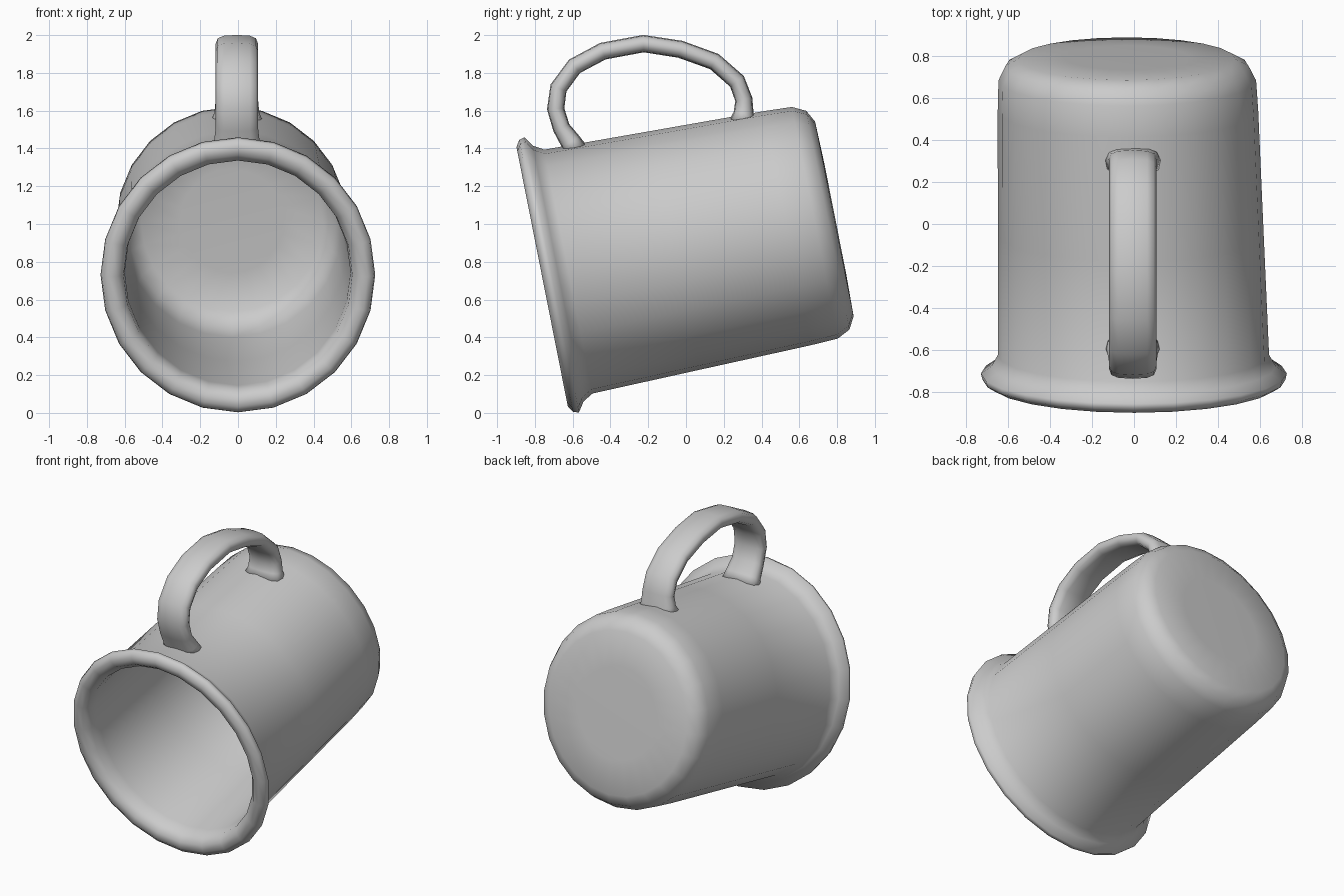
import bpy, bmesh
from math import sin, cos, pi, radians, copysign
from mathutils import Vector

if "Cube" in bpy.data.objects:
    bpy.data.objects.remove(bpy.data.objects["Cube"])

TILT = radians(11.2)
RIM = Vector((0, -0.74, 0.725))     # centre of the mouth


def tilt(a, b, t):
    """Mug space (across, up, along axis) to world, with the slight sideways lean."""
    c, s = cos(TILT), sin(TILT)
    return RIM + Vector((a * 0.98 - 0.022 * t, t * c - b * s, t * s + b * c))


def finish(name, bm):
    bmesh.ops.recalc_face_normals(bm, faces=bm.faces)
    for f in bm.faces:
        f.smooth = True
    mesh = bpy.data.meshes.new(name)
    bm.to_mesh(mesh)
    bm.free()
    obj = bpy.data.objects.new(name, mesh)
    bpy.context.collection.objects.link(obj)
    return obj


def skin(bm, rings):
    """Bridge successive closed rings of vertices."""
    n = len(rings[0])
    for r0, r1 in zip(rings, rings[1:]):
        for i in range(n):
            j = (i + 1) % n
            bm.faces.new((r0[i], r0[j], r1[j], r1[i]))


# Mug body: (radius, distance from mouth), outer base -> lip -> inner base
profile = [(0.30, 1.56), (0.525, 1.555), (0.59, 1.52), (0.625, 1.45),
           (0.632, 1.30), (0.645, 0.70), (0.658, 0.12), (0.69, 0.065),
           (0.742, 0.03), (0.735, 0.0), (0.70, -0.022), (0.655, -0.015),
           (0.618, 0.025), (0.61, 0.10), (0.60, 0.70), (0.588, 1.30),
           (0.56, 1.43), (0.49, 1.495), (0.28, 1.505)]
SIDES = 24
bm = bmesh.new()
rings = [[bm.verts.new(tilt(r * cos(2 * pi * i / SIDES), r * sin(2 * pi * i / SIDES), t))
          for i in range(SIDES)] for r, t in profile]
skin(bm, rings)
for ring in (rings[0], rings[-1]):
    bm.faces.new(ring)
finish("mug_body", bm)

# Handle: rounded strap swept along a path (y, z, flare)
path = [(-0.585, 1.385, 1.45), (-0.61, 1.435, 1.2), (-0.66, 1.51, 1.0), (-0.69, 1.61, 1.0),
        (-0.675, 1.72, 1.0), (-0.59, 1.835, 1.0), (-0.44, 1.915, 1.0),
        (-0.225, 1.955, 1.0), (-0.03, 1.925, 1.0), (0.15, 1.86, 1.0),
        (0.27, 1.755, 1.0), (0.306, 1.66, 1.0), (0.305, 1.59, 1.15), (0.30, 1.53, 1.7)]
SECTION = 12
bm = bmesh.new()
rings = []
for k, (y, z, flare) in enumerate(path):
    y0, z0, _ = path[max(k - 1, 0)]
    y1, z1, _ = path[min(k + 1, len(path) - 1)]
    along = Vector((0, y1 - y0, z1 - z0)).normalized()
    out = Vector((0, -along.z, along.y))
    ring = []
    for i in range(SECTION):
        c, s = cos(2 * pi * i / SECTION), sin(2 * pi * i / SECTION)
        w = copysign(abs(c) ** 0.7, c) * 0.112 * (1 + (flare - 1) * 0.4)
        h = copysign(abs(s) ** 0.7, s) * 0.046 * flare
        ring.append(bm.verts.new(Vector((-0.006 + w, y, z)) + out * h))
    rings.append(ring)
skin(bm, rings)
for ring in (rings[0], rings[-1]):
    bm.faces.new(ring)
finish("handle", bm)
